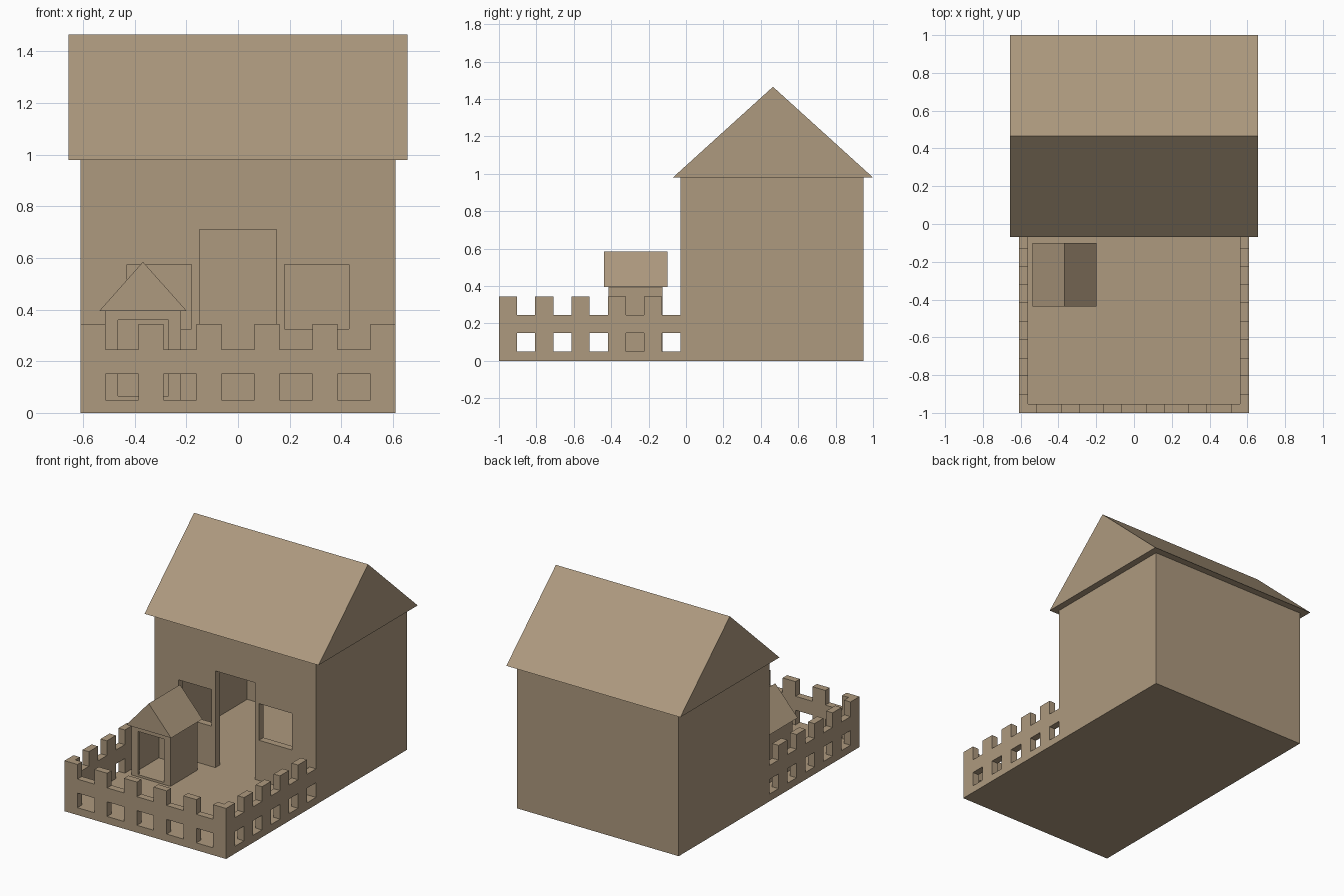
import bpy, bmesh, math

cube = bpy.data.objects.get("Cube")
if cube:
    bpy.data.objects.remove(cube, do_unlink=True)

# One warm clay colour for everything
TAN = (0.42, 0.32, 0.21, 1)
clay = bpy.data.materials.new("tan clay")
clay.use_nodes = True
clay.diffuse_color = TAN
shader = next(n for n in clay.node_tree.nodes if n.type == "BSDF_PRINCIPLED")
shader.inputs["Base Color"].default_value = TAN


def finish(name, bm):
    bmesh.ops.remove_doubles(bm, verts=bm.verts, dist=0.0001)
    bmesh.ops.recalc_face_normals(bm, faces=bm.faces)
    mesh = bpy.data.meshes.new(name)
    bm.to_mesh(mesh)
    bm.free()
    mesh.materials.append(clay)
    obj = bpy.data.objects.new(name, mesh)
    bpy.context.collection.objects.link(obj)
    return obj


def block(name, solids, cuts=()):
    """Join boxes and remove cut boxes; a box is (x0, x1, y0, y1, z0, z1)."""
    grid = [sorted({round(v, 4) for b in (*solids, *cuts) for v in b[2 * a:2 * a + 2]})
            for a in range(3)]
    size = [len(g) - 1 for g in grid]

    def filled(cell):
        if any(not 0 <= cell[a] < size[a] for a in range(3)):
            return False
        mid = [(grid[a][cell[a]] + grid[a][cell[a] + 1]) / 2 for a in range(3)]

        def inside(b):
            return all(b[2 * a] < mid[a] < b[2 * a + 1] for a in range(3))
        return any(map(inside, solids)) and not any(map(inside, cuts))

    bm = bmesh.new()
    for cell in ((i, j, k) for i in range(size[0])
                 for j in range(size[1]) for k in range(size[2])):
        if not filled(cell):
            continue
        for axis in range(3):
            u, v = (axis + 1) % 3, (axis + 2) % 3
            for side in (0, 1):
                near = list(cell)
                near[axis] += 2 * side - 1
                if filled(near):
                    continue
                corners = []
                for du, dv in ((0, 0), (1, 0), (1, 1), (0, 1)):
                    p = [0, 0, 0]
                    p[axis] = grid[axis][cell[axis] + side]
                    p[u] = grid[u][cell[u] + du]
                    p[v] = grid[v][cell[v] + dv]
                    corners.append(bm.verts.new(p))
                if not side:
                    corners.reverse()
                bm.faces.new(corners)
    return finish(name, bm)


def gable(name, x0, x1, y0, y1, z0, z1, ridge):
    """Closed triangular prism whose ridge runs along the given axis."""
    if ridge == "x":
        mid = (y0 + y1) / 2
        ends = [[(x, y0, z0), (x, y1, z0), (x, mid, z1)] for x in (x0, x1)]
    else:
        mid = (x0 + x1) / 2
        ends = [[(x0, y, z0), (x1, y, z0), (mid, y, z1)] for y in (y0, y1)]
    bm = bmesh.new()
    a, b = [[bm.verts.new(p) for p in end] for end in ends]
    bm.faces.new(a)
    bm.faces.new(b[::-1])
    for i in range(3):
        j = (i + 1) % 3
        bm.faces.new((a[i], b[i], b[j], a[j]))
    return finish(name, bm)


W, T, FLOOR = 0.61, 0.048, 0.05      # half width, wall thickness, floor top
FRONT, HOUSE, BACK = -1.0, -0.03, 0.95
EAVES = 0.98

# Floor slab under yard and house
block("floor_slab", [(-W, W, FRONT, BACK, 0, FLOOR)])

# House walls with a doorway and two windows
windows = [(c - 0.125, c + 0.125, HOUSE, HOUSE + T, 0.325, 0.575) for c in (-0.305, 0.305)]
block("house_walls",
      [(-W, W, HOUSE, BACK, FLOOR, EAVES)],
      [(-W + T, W - T, HOUSE + T, BACK - T, FLOOR, EAVES),
       (-0.15, 0.15, HOUSE, HOUSE + T, FLOOR, 0.71)] + windows)
gable("house_roof", -0.657, 0.657, -0.07, 1.0, EAVES, 1.465, "x")

# Battlemented yard wall: each gap sits over a small opening
cuts = []
for z0, z1 in ((FLOOR, 0.15), (0.245, 0.345)):
    for i in range(5):
        x = 0.2245 * (i - 2)
        cuts.append((x - 0.0635, x + 0.0635, FRONT, FRONT + T, z0, z1))
        y = FRONT + 0.097 + 0.194 * i
        for s in (-W, W - T):
            cuts.append((s, s + T, y, y + 0.097, z0, z1))
block("yard_wall",
      [(-W, W, FRONT, FRONT + T, FLOOR, 0.345),
       (-W, -W + T, FRONT, HOUSE, FLOOR, 0.345),
       (W - T, W, FRONT, HOUSE, FLOOR, 0.345)], cuts)

# Kennel with an open front
block("kennel_body",
      [(-0.515, -0.22, -0.415, -0.125, FLOOR, 0.395)],
      [(-0.5, -0.235, -0.4, -0.14, 0.065, 0.38),
       (-0.465, -0.27, -0.415, -0.4, 0.065, 0.36)])
gable("kennel_roof", -0.537, -0.199, -0.438, -0.1, 0.395, 0.585, "y")
